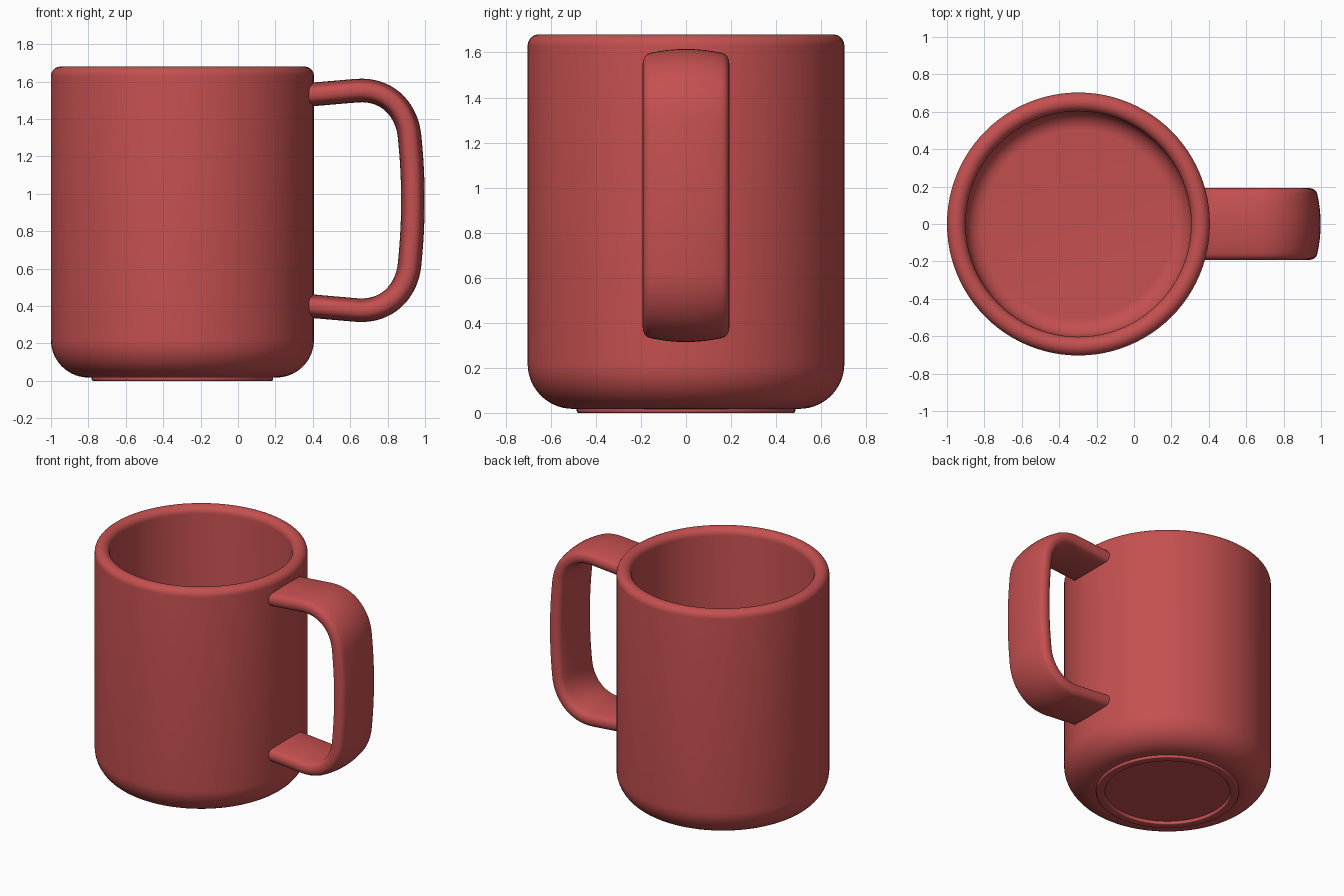
import bpy, bmesh
from math import sin, cos, pi, radians
from mathutils import Vector
from mathutils.geometry import interpolate_bezier

if "Cube" in bpy.data.objects:
    bpy.data.objects.remove(bpy.data.objects["Cube"])

RED = bpy.data.materials.new("red_glaze")
RED.diffuse_color = (0.56, 0.08, 0.08, 1)
RED.use_nodes = True
RED.node_tree.nodes["Principled BSDF"].inputs["Base Color"].default_value = RED.diffuse_color


def arc(cx, cz, r, a0, a1, n=10):
    """Points (radius, height) along a circular arc, angles in degrees."""
    angles = [radians(a0 + (a1 - a0) * i / n) for i in range(n + 1)]
    return [(cx + r * cos(a), cz + r * sin(a)) for a in angles]


def finish(bm, name, angle=35):
    bmesh.ops.remove_doubles(bm, verts=bm.verts, dist=1e-5)
    bmesh.ops.recalc_face_normals(bm, faces=bm.faces)
    mesh = bpy.data.meshes.new(name)
    bm.to_mesh(mesh)
    bm.free()
    mesh.materials.append(RED)
    obj = bpy.data.objects.new(name, mesh)
    bpy.context.collection.objects.link(obj)
    bpy.ops.object.select_all(action='DESELECT')
    obj.select_set(True)
    bpy.context.view_layer.objects.active = obj
    bpy.ops.object.shade_smooth_by_angle(angle=radians(angle))
    return obj


# Cup: lathed wall with foot ring, rounded base, full-round rim and inner floor
profile = [(0, 0.022), (0.425, 0.022)]
profile += arc(0.433, 0.008, 0.008, 180, 270, 4)
profile += arc(0.477, 0.008, 0.008, 270, 360, 4)
profile += [(0.485, 0.018)]
profile += arc(0.503, 0.218, 0.20, 270, 360, 14)
profile += arc(0.653, 1.63, 0.05, 0, 180, 16)
profile += arc(0.503, 0.22, 0.10, 0, -90)
profile += [(0, 0.12)]
bm = bmesh.new()
verts = [bm.verts.new((r, 0, z)) for r, z in profile]
edges = [bm.edges.new(pair) for pair in zip(verts, verts[1:])]
bmesh.ops.spin(bm, geom=verts + edges, cent=(0, 0, 0), axis=(0, 0, 1),
               angle=2 * pi, steps=96)
cup = finish(bm, "mug_cup")
cup.location.x = -0.297

# Handle path: upper half as two curves, mirrored about mid height
MID = 0.965
pts = [Vector((0.35, 0, 1.527)), Vector((0.50, 0, 1.54))]
pts += interpolate_bezier(Vector((0.64, 0, 1.552)), Vector((0.80, 0, 1.562)),
                          Vector((0.902, 0, 1.45)), Vector((0.917, 0, 1.31)), 18)
pts += interpolate_bezier(Vector((0.917, 0, 1.31)), Vector((0.93, 0, 1.18)),
                          Vector((0.935, 0, 1.08)), Vector((0.935, 0, MID)), 10)[1:]
path = pts + [Vector((p.x, 0, 2 * MID - p.z)) for p in reversed(pts[:-1])]

# Handle cross-section: crowned faces with rounded edges (width, thickness)
quarter = [(0.192 - 0.034 * (1 - cos(a)), 0.044 * sin(a))
           for a in (radians(15 * i) for i in range(6))]
quarter += [(y, 0.063 - 0.019 * (y / 0.165) ** 2) for y in (0.16, 0.12, 0.08, 0.04, 0)]
half = quarter + [(-y, t) for y, t in reversed(quarter[:-1])]
section = half + [(y, -t) for y, t in reversed(half[1:-1])]

# Handle: section swept along the path
bm = bmesh.new()
rings = []
for i, p in enumerate(path):
    tan = (path[min(i + 1, len(path) - 1)] - path[max(i - 1, 0)]).normalized()
    out = Vector((-tan.z, 0, tan.x))
    rings.append([bm.verts.new(p + out * t + Vector((0, y, 0))) for y, t in section])
n = len(section)
for a, b in zip(rings, rings[1:]):
    for k in range(n):
        bm.faces.new((a[k], a[(k + 1) % n], b[(k + 1) % n], b[k]))
bm.faces.new(rings[0])
bm.faces.new(rings[-1])
finish(bm, "mug_handle", 50)
